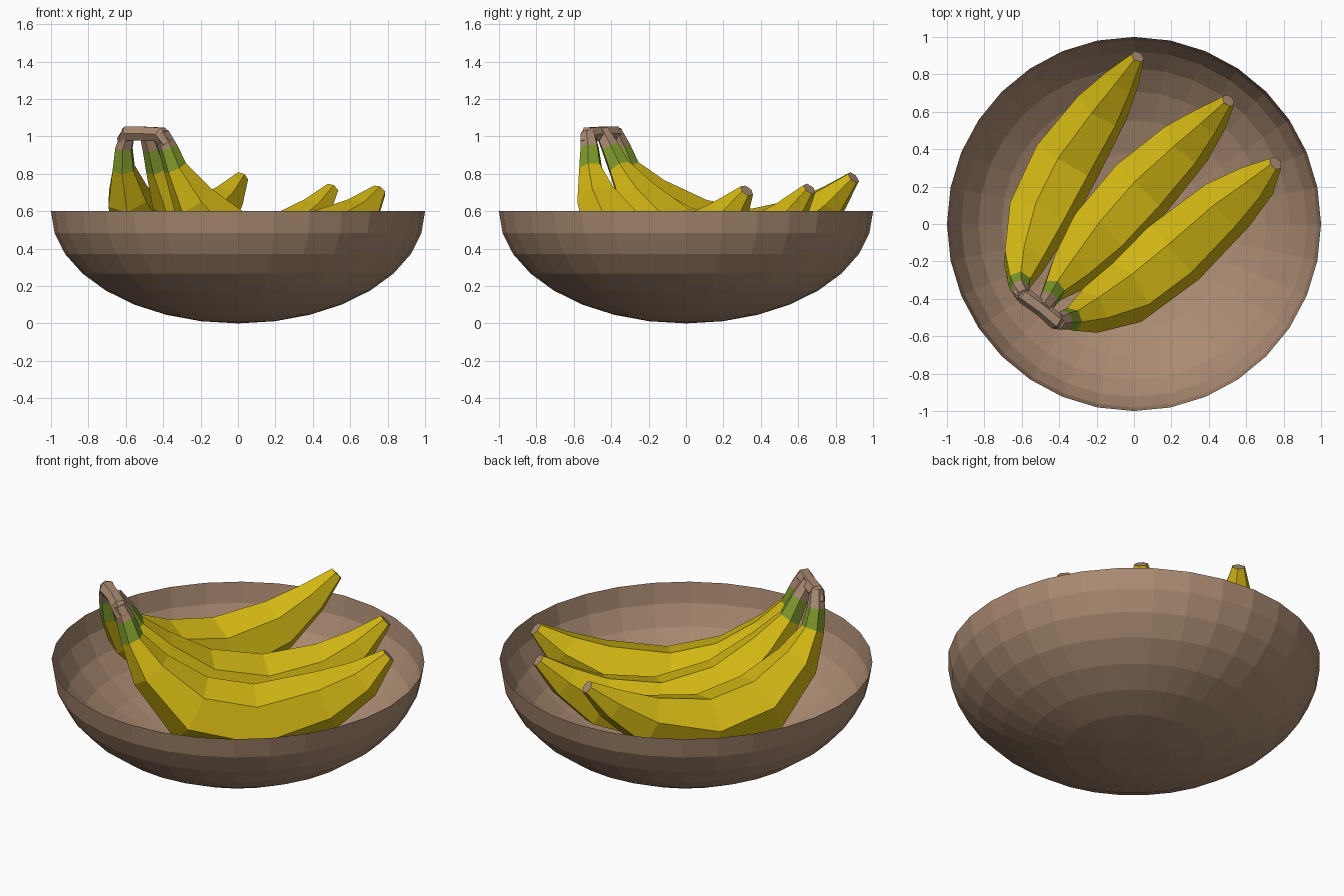
import bpy, bmesh, math
from mathutils import Vector

if "Cube" in bpy.data.objects:
    bpy.data.objects.remove(bpy.data.objects["Cube"])


def mat(name, rgb):
    m = bpy.data.materials.new(name)
    m.diffuse_color = (*rgb, 1)
    m.use_nodes = True
    m.node_tree.nodes["Principled BSDF"].inputs["Base Color"].default_value = m.diffuse_color
    return m


brown = mat("brown", (0.40, 0.254, 0.165))
yellow = mat("banana yellow", (0.66, 0.485, 0.007))
green = mat("stem green", (0.216, 0.328, 0.026))


def finish(bm, name, mats):
    me = bpy.data.meshes.new(name)
    bm.to_mesh(me)
    bm.free()
    for m in mats:
        me.materials.append(m)
    ob = bpy.data.objects.new(name, me)
    bpy.context.collection.objects.link(ob)
    return ob


# Bowl: lower half of a squashed sphere, open single sheet
bm = bmesh.new()
bmesh.ops.create_uvsphere(bm, u_segments=32, v_segments=16, radius=1)
bmesh.ops.delete(bm, geom=[v for v in bm.verts if v.co.z > 0.01], context='VERTS')
for v in bm.verts:
    v.co.z = v.co.z * 0.6 + 0.6
finish(bm, "bowl", [brown])


# Tube of flat-sided rings along a path of (x, y, z, radius)
def tube(name, path, side, colours, mats, sides=6, phase=0.0):
    bm = bmesh.new()
    pts = [Vector(p[:3]) for p in path]
    rings = []
    for i, p in enumerate(pts):
        t = (pts[min(i + 1, len(pts) - 1)] - pts[max(i - 1, 0)]).normalized()
        s = (side - t * side.dot(t)).normalized()
        u = t.cross(s)
        ring = []
        for k in range(sides):
            a = 2 * math.pi * k / sides + phase
            ring.append(bm.verts.new(p + (s * math.cos(a) + u * math.sin(a)) * path[i][3]))
        rings.append(ring)
    for i in range(len(rings) - 1):
        for k in range(sides):
            n = (k + 1) % sides
            f = bm.faces.new((rings[i][k], rings[i][n], rings[i + 1][n], rings[i + 1][k]))
            f.material_index = colours(i)
    bm.faces.new(rings[0][::-1]).material_index = colours(0)
    bm.faces.new(rings[-1]).material_index = colours(len(rings))
    bmesh.ops.recalc_face_normals(bm, faces=bm.faces)
    return finish(bm, name, mats)


# Bananas: brown stem, green neck, yellow body, brown tip cap
bananas = {
    "left_banana": [(-.585, -.385, 1.03, .04), (-.61, -.345, .94, .05), (-.612, -.31, .83, .065),
                    (-.59, -.20, .68, .12), (-.51, .03, .50, .18), (-.36, .33, .43, .19),
                    (-.17, .62, .53, .15), (-.06, .78, .66, .095), (.02, .895, .78, .038)],
    "middle_banana": [(-.49, -.45, 1.03, .04), (-.46, -.405, .94, .052), (-.43, -.355, .83, .065),
                      (-.35, -.26, .67, .12), (-.20, -.08, .46, .18), (.04, .19, .37, .19),
                      (.28, .43, .46, .15), (.41, .56, .59, .095), (.505, .66, .72, .038)],
    "right_banana": [(-.41, -.525, 1.02, .04), (-.375, -.515, .94, .052), (-.335, -.51, .83, .065),
                     (-.24, -.47, .66, .12), (-.05, -.36, .44, .19), (.22, -.15, .36, .20),
                     (.50, .10, .46, .165), (.66, .23, .58, .11), (.757, .325, .71, .04)],
}


def banana_colour(i):
    return 0 if i == 0 or i == 9 else 1 if i == 1 else 2


for name, path in bananas.items():
    d = Vector(path[-1][:3]) - Vector(path[0][:3])
    side = Vector((d.y, -d.x, 0)).normalized()
    tube(name, path, side, banana_colour, [brown, green, yellow], 6, 0.25)

# Crown: woody bridge joining the three stems
crown = [(-.625, -.36, .97, .03), (-.585, -.385, 1.015, .045), (-.49, -.455, 1.015, .042),
         (-.415, -.52, 1.01, .046), (-.38, -.53, .96, .04)]
tube("stem_crown", crown, Vector((.55, .83, 0)), lambda i: 0, [brown], 6)
